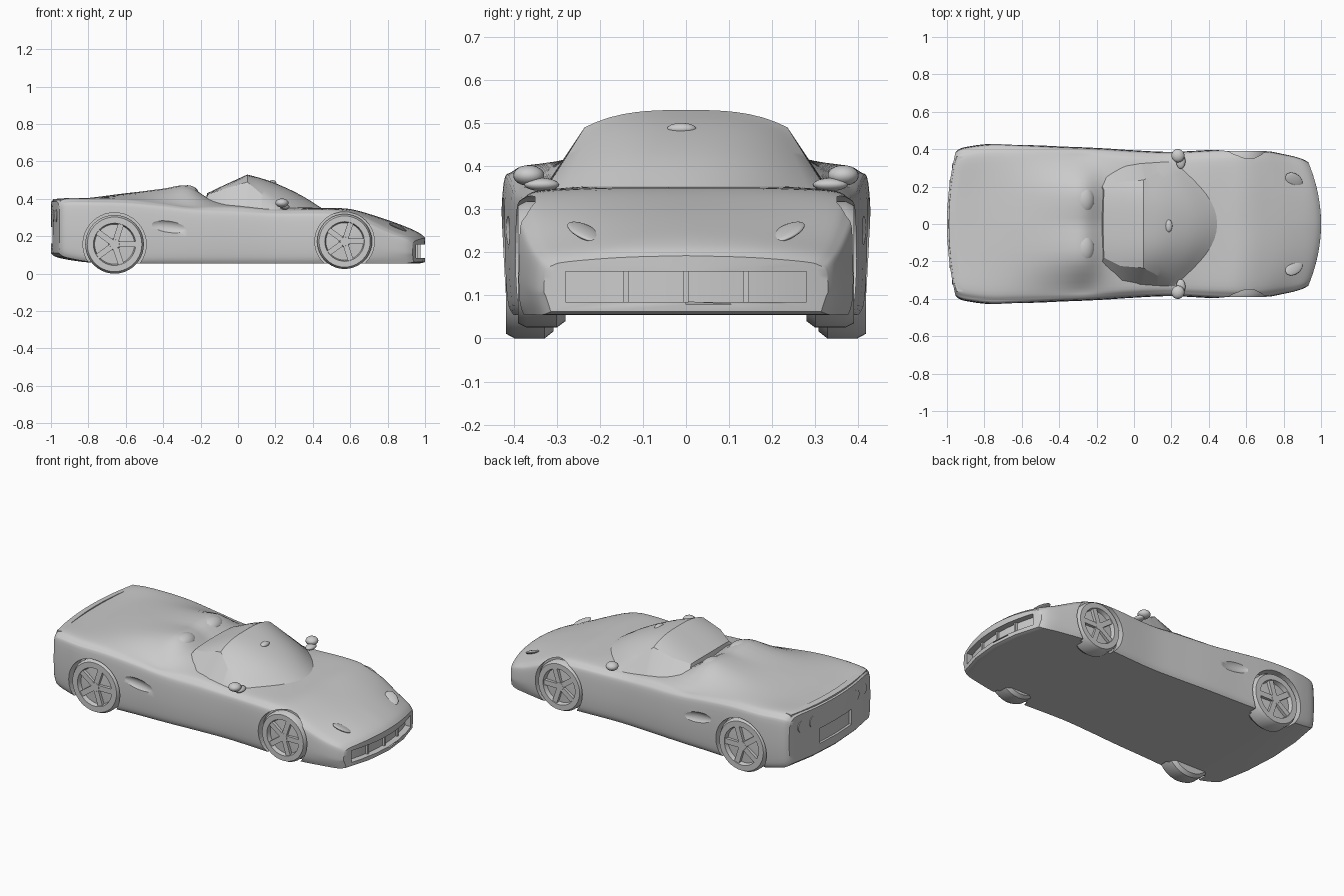
import bpy, math
from mathutils import Vector, Matrix

if "Cube" in bpy.data.objects:
    bpy.data.objects.remove(bpy.data.objects["Cube"])


def make(name, verts, faces):
    me = bpy.data.meshes.new(name)
    me.from_pydata([tuple(v) for v in verts], [], faces)
    me.update()
    ob = bpy.data.objects.new(name, me)
    bpy.context.collection.objects.link(ob)
    return ob


def select(ob):
    bpy.ops.object.select_all(action='DESELECT')
    ob.select_set(True)
    bpy.context.view_layer.objects.active = ob


def finish(ob, angle=35):
    select(ob)
    bpy.ops.object.mode_set(mode='EDIT')
    bpy.ops.mesh.select_all(action='SELECT')
    bpy.ops.mesh.normals_make_consistent(inside=False)
    bpy.ops.object.mode_set(mode='OBJECT')
    bpy.ops.object.shade_smooth_by_angle(angle=math.radians(angle))
    return ob


def spline(pts, n):
    # Catmull-Rom through tuples of any length
    out = []
    for i in range(len(pts) - 1):
        p0, p1, p2 = pts[max(i - 1, 0)], pts[i], pts[i + 1]
        p3 = pts[min(i + 2, len(pts) - 1)]
        for k in range(n):
            t = k / n
            out.append(tuple(b + .5 * t * (c - a + t * (2*a - 5*b + 4*c - d + t * (3*(b - c) + d - a)))
                             for a, b, c, d in zip(p0, p1, p2, p3)))
    return out + [tuple(pts[-1])]


def loft(name, rings, closed=True, caps=True):
    n = len(rings[0])
    faces = []
    for i in range(len(rings) - 1):
        for j in range(n if closed else n - 1):
            k = (j + 1) % n
            faces.append((i*n + j, i*n + k, (i+1)*n + k, (i+1)*n + j))
    if caps:
        faces += [tuple(range(n))[::-1], tuple(range((len(rings)-1)*n, len(rings)*n))]
    return make(name, [p for r in rings for p in r], faces)


def ellipsoid(name, loc, size, rot=(0, 0, 0)):
    bpy.ops.mesh.primitive_uv_sphere_add(segments=20, ring_count=12, location=loc, rotation=rot)
    ob = bpy.context.object
    ob.name, ob.scale = name, size
    return finish(ob)


def cylinder(name, loc, r, depth, axis, verts=40):
    rot = (math.pi/2, 0, 0) if axis == 'y' else (0, math.pi/2, 0)
    bpy.ops.mesh.primitive_cylinder_add(vertices=verts, radius=r, depth=depth, location=loc, rotation=rot)
    bpy.context.object.name = name
    return bpy.context.object


def cut(ob, cutter):
    cutter.hide_render = True
    m = ob.modifiers.new('cut', 'BOOLEAN')
    m.operation, m.solver, m.object = 'DIFFERENCE', 'EXACT', cutter
    select(ob)
    bpy.ops.object.modifier_apply(modifier=m.name)
    bpy.data.objects.remove(cutter)


def bend(x, y):
    # rounds the nose and tail in plan
    f = min(max((x - .45) / .5, 0), 1)
    r = min(max((-.6 - x) / .38, 0), 1)
    return x + (y / .4) ** 2 * (.05 * r * r * (3 - 2*r) - .10 * f * f * (3 - 2*f))


# Body stations: x, half width, floor, side top, fender top, mid top, centre top
stations = [
    (-1.0, .385, .11, .345, .385, .385, .385), (-.96, .41, .085, .36, .403, .398, .395),
    (-.8, .429, .06, .36, .403, .405, .405), (-.6, .425, .055, .355, .402, .425, .43),
    (-.4, .415, .055, .335, .385, .45, .45), (-.27, .41, .055, .32, .37, .465, .455),
    (-.15, .404, .055, .31, .365, .40, .39), (0, .394, .055, .305, .36, .37, .37),
    (.2, .386, .055, .30, .345, .36, .36), (.45, .398, .055, .30, .345, .35, .352),
    (.6, .40, .055, .29, .335, .345, .345), (.75, .395, .055, .255, .293, .302, .304),
    (.9, .37, .055, .20, .23, .245, .25), (.97, .35, .055, .175, .20, .213, .217),
    (1.0, .33, .062, .155, .178, .188, .192)]


def section(s, shrink=1):
    x, w, zb, zs, zf, zm, zc = s
    side = [(.95*w, zb), (.985*w, zb + .035), (w, (zb + zs) * .52), (.985*w, zs),
            (.94*w, zs + .62*(zf - zs)), (.83*w, zf), (.45*w, zm), (0, zc)]
    half = [(0, zb), (.5*w, zb)] + spline(side, 4)
    pts = half + [(-y, z) for y, z in half[-2:0:-1]]
    mid = (zb + zc) / 2
    return [(bend(x, y*shrink), y*shrink, mid + (z - mid)*shrink) for y, z in pts]


tail, nose = stations[0], stations[-1]
rings = [section(tail, s) for s in (.01, .25, .5, .75, .94)]
rings += [section(s) for s in spline(stations, 5)]
rings += [section(nose, s) for s in (.94, .75, .5, .25, .01)]
body = finish(loft('body', rings))

# Wheel arches
wheels = [(-.66, .157, .157, .418), (.57, .172, .147, .39)]
for x, z, r, y in wheels:
    for s in (-1, 1):
        cut(body, cylinder('arch_cutter', (x, s*.46, z), r + .012, .22, 'y'))


# Curved grille opening and tail panel recess
def recess(xin, xout, hw, z0, z1):
    ys = [hw * (i / 8 - 1) for i in range(17)]
    loop = [(bend(xin, y), y) for y in ys] + [(xout, y) for y in reversed(ys)]
    return finish(loft('recess_cutter', [[(x, y, z) for x, y in loop] for z in (z0, z1)]))


cut(body, recess(.962, 1.1, .28, .085, .155))
cut(body, recess(-.985, -1.1, .15, .16, .25))

# Side air scoops behind the doors
for s in (-1, 1):
    cut(body, ellipsoid('scoop_cutter', (-.36, s*.435, .25), (.12, .035, .04), (0, .15, 0)))
finish(body)

# Grille bars
for y in (-.14, 0, .14):
    bpy.ops.mesh.primitive_cube_add(size=1, location=(bend(.965, y), y, .12))
    bpy.context.object.name, bpy.context.object.scale = 'grille_bar', (.02, .012, .074)

# Cabin: windscreen rows sweep up from the hood, then the back falls to the deck
cab = []
N = 10
arc = [i / 8 for i in range(9)]
rowdata = []
centre = spline([(.46, .342), (.35, .412), (.25, .462), (.15, .502), (.05, .53)], 3)
for i, (xc, zc) in enumerate(centre):
    t = i / (len(centre) - 1)
    rowdata.append((xc, .22 - .17*t, .325 - .09*t, zc, .345 + .145*t, .22 - .19*t, .335))
rowdata += [(-.06, -.07, .225, .48, .455, -.06, .325), (-.165, -.16, .18, .43, .425, -.2, .27),
            (-.18, -.18, .17, .36, .35, -.22, .25)]
for xc, xe, he, zc, ze, bx, by in rowdata:
    half = [(xc + (xe - xc)*u**2, he*u, zc + (ze - zc)*u**3) for u in arc] + [(bx, by, .34)]
    cab.append([(x, -y, z) for x, y, z in half[:0:-1]] + half)
finish(loft('cabin', cab, closed=False, caps=False), 25)

# Windscreen header rail
rail = [(.05 + .01*math.cos(a), .008*math.sin(a)) for a in (0, 1.57, 3.14, 4.71)]
finish(loft('windscreen_header', [[(x, .235*u, .52 - .04*abs(u)**3 + z) for x, z in rail]
                                  for u in [i / 8 - 1 for i in range(17)]]))

# Wheels: lathed tyre and dish, with five spokes
for x, z, r, y in wheels:
    prof = [(.001, -.11), (.9*r, -.11), (r, -.09), (r, -.02), (.93*r, 0), (.72*r, 0),
            (.68*r, -.025), (.2*r, -.02), (.16*r, -.004), (.001, -.004)]
    for s in (-1, 1):
        ring = [[(x + a*math.cos(k*math.pi/20), s*(y + d), z + a*math.sin(k*math.pi/20))
                 for k in range(40)] for a, d in prof]
        finish(loft('wheel', ring))
        for k in range(5):
            bpy.ops.mesh.primitive_cube_add(size=1)
            sp = bpy.context.object
            sp.name = 'wheel_spoke'
            sp.matrix_world = (Matrix.Translation((x, s*(y - .014), z)) @ Matrix.Rotation(k*math.tau/5, 4, 'Y')
                               @ Matrix.Translation((.4*r, 0, 0)) @ Matrix.Diagonal((.62*r, .018, .2*r, 1)))

# Paired details: seats, mirrors, lamps, exhausts
for s in (-1, 1):
    ellipsoid('seat_back', (-.27, s*.13, .425), (.06, .085, .048))
    ellipsoid('door_mirror', (.235, s*.365, .378), (.035, .036, .024), (0, 0, s*.35))
    ellipsoid('mirror_arm', (.25, s*.335, .357), (.025, .04, .015))
    ellipsoid('headlamp', (.855, s*.235, .247), (.055, .035, .01), (0, .42, -s*.6))
    for y in (.2, .29):
        cylinder('tail_lamp', (bend(-.985, y), s*y, .31), .034, .03, 'x', 24)
    for y in (.19, .25):
        cylinder('exhaust_pipe', (bend(-.975, y), s*y, .14), .02, .04, 'x', 16)

# Interior mirror showing through the screen
ellipsoid('interior_mirror', (.185, -.01, .486), (.02, .034, .014))

# Tail lip
lip = [(-.992, .375), (-.955, .392), (-.955, .402), (-.99, .398)]
finish(loft('tail_lip', [[(bend(x, .36*u), .36*u, z) for x, z in lip]
                         for u in [i / 8 - 1 for i in range(17)]]))
